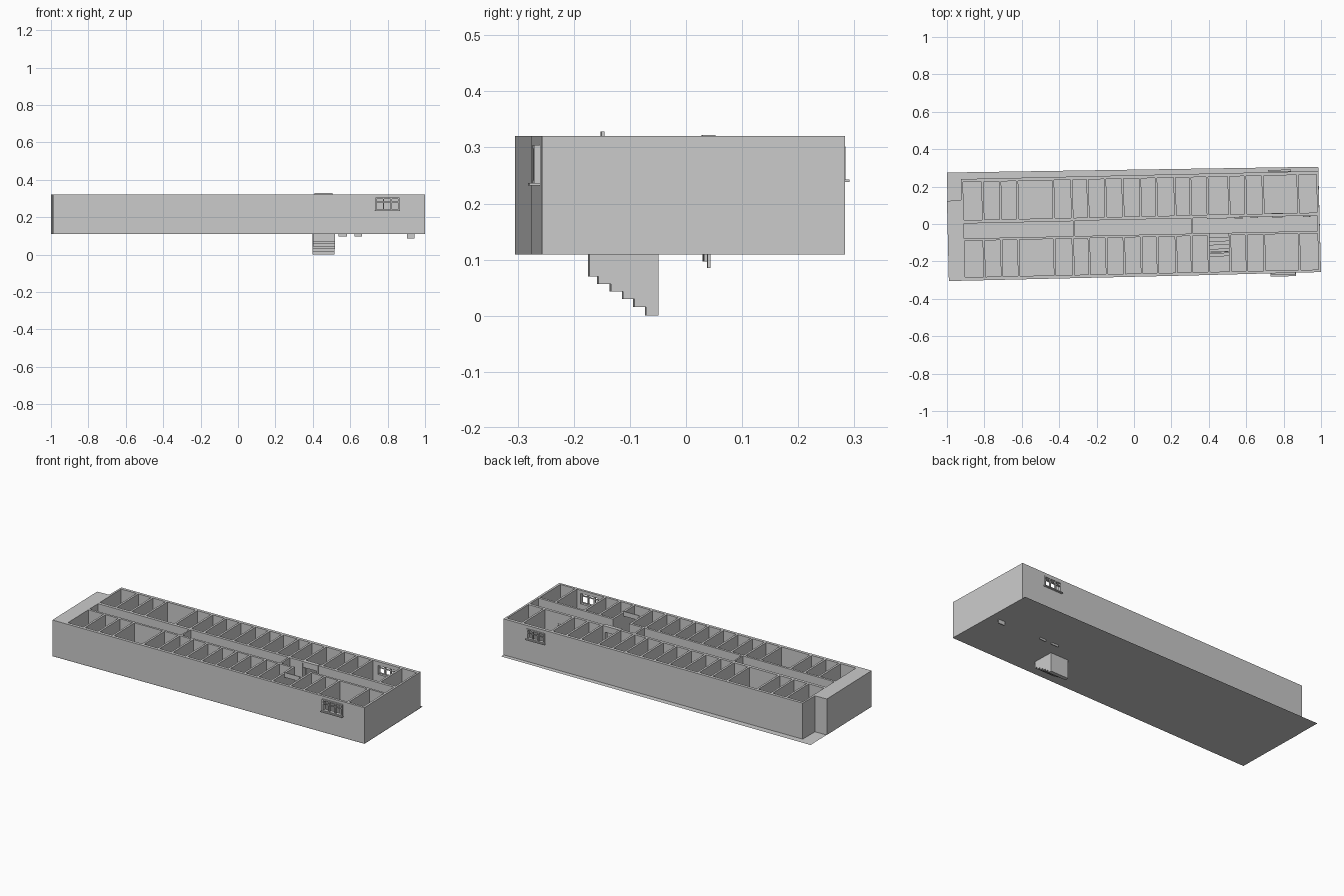
import bpy, bmesh

if "Cube" in bpy.data.objects:
    bpy.data.objects.remove(bpy.data.objects["Cube"])

S = 0.0215            # the plan is turned slightly against the axes
Z0, Z1 = 0.109, 0.32  # floor level and wall top


def P(u, v):
    return (u - S * v, v + S * u)


def finish(bm, name):
    bmesh.ops.recalc_face_normals(bm, faces=bm.faces)
    me = bpy.data.meshes.new(name)
    bm.to_mesh(me)
    bm.free()
    ob = bpy.data.objects.new(name, me)
    bpy.context.collection.objects.link(ob)
    return ob


def boxes(name, items):
    """One object from boxes (u0, u1, v0, v1, z0, z1) in plan coordinates."""
    bm = bmesh.new()
    for u0, u1, v0, v1, z0, z1 in items:
        c = [P(u0, v0), P(u1, v0), P(u1, v1), P(u0, v1)]
        lo = [bm.verts.new((*p, z0)) for p in c]
        hi = [bm.verts.new((*p, z1)) for p in c]
        bm.faces.new(lo[::-1])
        bm.faces.new(hi)
        for i in range(4):
            j = (i + 1) % 4
            bm.faces.new((lo[i], lo[j], hi[j], hi[i]))
    return finish(bm, name)


def plate(name, loops, z, height=0):
    """Filled outline with holes, optionally raised into a solid."""
    bm = bmesh.new()
    for loop in loops:
        vs = [bm.verts.new((*p, z)) for p in loop]
        for i in range(len(vs)):
            bm.edges.new((vs[i - 1], vs[i]))
    bmesh.ops.triangle_fill(bm, edges=bm.edges[:], use_beauty=True, normal=(0, 0, 1))
    if height:
        r = bmesh.ops.extrude_face_region(bm, geom=bm.faces[:])
        up = [g for g in r["geom"] if isinstance(g, bmesh.types.BMVert)]
        bmesh.ops.translate(bm, verts=up, vec=(0, 0, height))
    return finish(bm, name)


def rect(u0, u1, v0, v1):
    return [P(u0, v0), P(u1, v0), P(u1, v1), P(u0, v1)]


# Room layout: cross wall centres, shared by both rows
cuts = [-.915, -.805, -.711, -.62, -.428, -.329, -.243, -.15, -.056, .037,
        .123, .222, .305, .396, .511, .599, .693, .88, .986]
T = 0.006
outer = [(-.99, -.305), (.31, -.275), (1, -.257), (.985, .283),
         (-.925, .24), (-.925, .128), (-1, .123)]
holes = []
for i, (a, b) in enumerate(zip(cuts, cuts[1:])):
    holes.append(rect(a + T, b - T, .04, .243))
    if i != 13:                                    # stair bay joins the corridor
        holes.append(rect(a + T, b - T, -.265, -.071))
holes.append(rect(-.909, -.325, -.058, .022))
holes.append(rect(-.317, .305, -.058, .024))
holes.append([P(*p) for p in [(.315, .024), (.98, .024), (.98, -.058), (.505, -.058),
                              (.505, -.265), (.402, -.265), (.402, -.058), (.315, -.058)]])
walls = plate("walls", [outer] + holes, Z0, Z1 - Z0)

# Thin floor with the stairwell left open
plate("floor", [[(-.99, -.305), (1, -.257), (.985, .306), (-1, .275)],
                rect(.402, .505, -.183, -.062)], Z0 - .001)

# Window and doorway openings
cutter = boxes("opening_cutter", [
    (.735, .85, -.31, -.255, .24, .30),
    (.733, .836, .235, .29, .245, .297),
    (.40, .49, .018, .047, Z0 + .003, .285),
    (.745, .79, .018, .047, Z0 + .003, .25)])
cutter.hide_render = True
cutter.hide_set(True)
mod = walls.modifiers.new("openings", "BOOLEAN")
mod.object = cutter
mod.operation = "DIFFERENCE"
mod.solver = "EXACT"


# Windows: frame, mullions, crossbar and projecting sill
def window(name, u0, u1, va, vb, z0, z1, sill):
    w = .007
    parts = [(u0, u1, va, vb, z0, z0 + w), (u0, u1, va, vb, z1 - w, z1),
             (u0, u1, va + .002, vb - .002, z1 - .026, z1 - .021)]
    for k in range(4):
        u = u0 + (u1 - u0 - w) * k / 3
        parts.append((u, u + w, va, vb, z0, z1))
    parts.append((u0 - .004, u1 + .004, *sill, z0 - .003, z0 + .002))
    boxes(name, parts)


window("front_window", .728, .857, -.289, -.278, .235, .304, (-.297, -.278))
window("back_window", .727, .842, .256, .266, .241, .302, (.256, .273))

# Corridor doors, reaching slightly under the floor
for k, (u, w, z) in enumerate([(.56, .044, .097), (.643, .04, .097), (.924, .042, .085)]):
    boxes(f"door_{k + 1}", [(u - w / 2, u + w / 2, .018, .0235, z, z + .15)])


# Doorway frames
def doorframe(name, u0, u1, top):
    boxes(name, [(u0 - .008, u0, .019, .042, Z0, top), (u1, u1 + .008, .019, .042, Z0, top),
                 (u0 - .008, u1 + .008, .019, .042, top - .008, top)])


doorframe("stair_hall_frame", .40, .49, .322)
doorframe("room_frame", .745, .79, .258)

# Stairs descending towards the corridor: treads, risers and stepped side panels
vs = [-.183, -.167, -.145, -.123, -.103, -.082, -.060]
zs = [.070, .057, .043, .030, .016, 0]
parts, sides = [], []
for i, z in enumerate(zs):
    a, b = vs[i], vs[i + 1]
    parts.append((.402, .51, a, b, z, z + .004))
    parts.append((.402, .51, a, a + .003, z, zs[i - 1] + .004 if i else Z0))
    for u in (.397, .51):
        sides.append((u, u + .005, a, b, z, Z0))
parts.append((.402, .51, -.063, -.060, 0, Z0))
boxes("stair_treads", parts)
boxes("stair_sides", sides)

# Beam across the top of the stairwell
boxes("stair_beam", [(.405, .502, -.161, -.156, .30, .328)])
